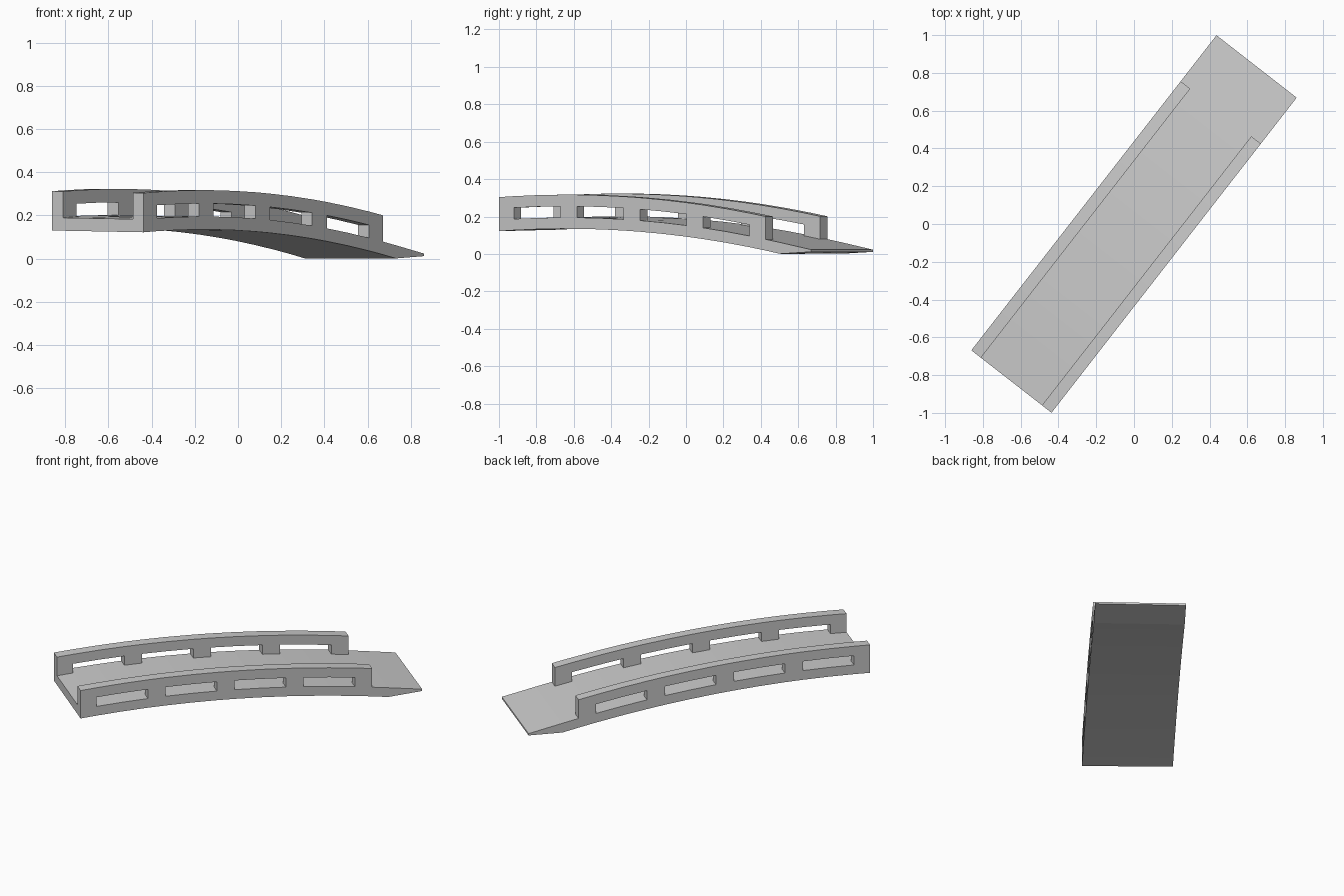
import bpy, math

if "Cube" in bpy.data.objects:
    bpy.data.objects.remove(bpy.data.objects["Cube"])

U = (0.614, 0.789)            # along the bridge
V = (-0.789, 0.614)           # across, towards the left side
HALF = 0.269                  # half width
RAIL = 0.064                  # rail thickness
DECK, WIN, TOP = 0.060, 0.120, 0.182   # heights above the underside
START, RAIL_END, FOOT, TIP = -1.057, 0.748, 0.847, 1.057


def arch(s):
    return 0.138 - 0.0637 * (s + 0.62) ** 2


def place(s, v, z):
    z += v * 0.015 * (1 - s) / 2          # slight twist
    return (s * U[0] + v * V[0], s * U[1] + v * V[1], max(z, 0))


def make(name, verts, faces):
    me = bpy.data.meshes.new(name)
    me.from_pydata(verts, [], faces)
    me.update()
    ob = bpy.data.objects.new(name, me)
    bpy.context.collection.objects.link(ob)
    return ob


# stations along the rail; windows are split in the middle to follow the arch
stations, is_window = [START], [False]
s = -0.957
for k in range(4):
    stations += [s, s + 0.1585, s + 0.317]
    is_window += [True, True, False]
    s += 0.427
stations.append(RAIL_END)

# deck: side profile as top/bottom pairs, tapering to a ramp tip
pairs = [(s, arch(s) + DECK, s, arch(s)) for s in stations]
pairs += [(FOOT, 0.0615, FOOT, 0.001), (TIP, 0.023, TIP, 0.011)]
verts, faces = [], []
for st, zt, sb, zb in pairs:
    verts += [place(st, HALF, zt), place(st, -HALF, zt),
              place(sb, -HALF, zb), place(sb, HALF, zb)]
n = len(pairs)
for i in range(n - 1):
    for j in range(4):
        a, b = i * 4 + j, i * 4 + (j + 1) % 4
        faces.append((a, a + 4, b + 4, b))
faces += [(0, 1, 2, 3), tuple(4 * (n - 1) + j for j in (3, 2, 1, 0))]
make("deck", verts, faces)


# railing: grid of cells, row 0 = posts and windows, row 1 = handrail
def railing(name, v_right, v_left):
    verts, faces = [], []
    for s in stations:
        for h in (DECK, WIN, TOP):
            for v in (v_right, v_left):
                verts.append(place(s, v, arch(s) + h))

    def idx(i, r, side):
        return i * 6 + r * 2 + side

    count = len(stations) - 1
    solid = {(i, r) for i in range(count) for r in (0, 1)
             if r == 1 or not is_window[i]}
    for i, r in sorted(solid):
        a, b, c, d = (idx(i, r, 0), idx(i + 1, r, 0),
                      idx(i + 1, r + 1, 0), idx(i, r + 1, 0))
        faces.append((a, b, c, d))
        faces.append((d + 1, c + 1, b + 1, a + 1))
        for (p, q), nb in (((a, b), (i, r - 1)), ((b, c), (i + 1, r)),
                           ((c, d), (i, r + 1)), ((d, a), (i - 1, r))):
            if nb not in solid and not (r == 0 and nb[1] < 0):
                faces.append((q, p, p + 1, q + 1))
    make(name, verts, faces)


railing("left_railing", HALF - RAIL, HALF)
railing("right_railing", -HALF, -HALF + RAIL)
